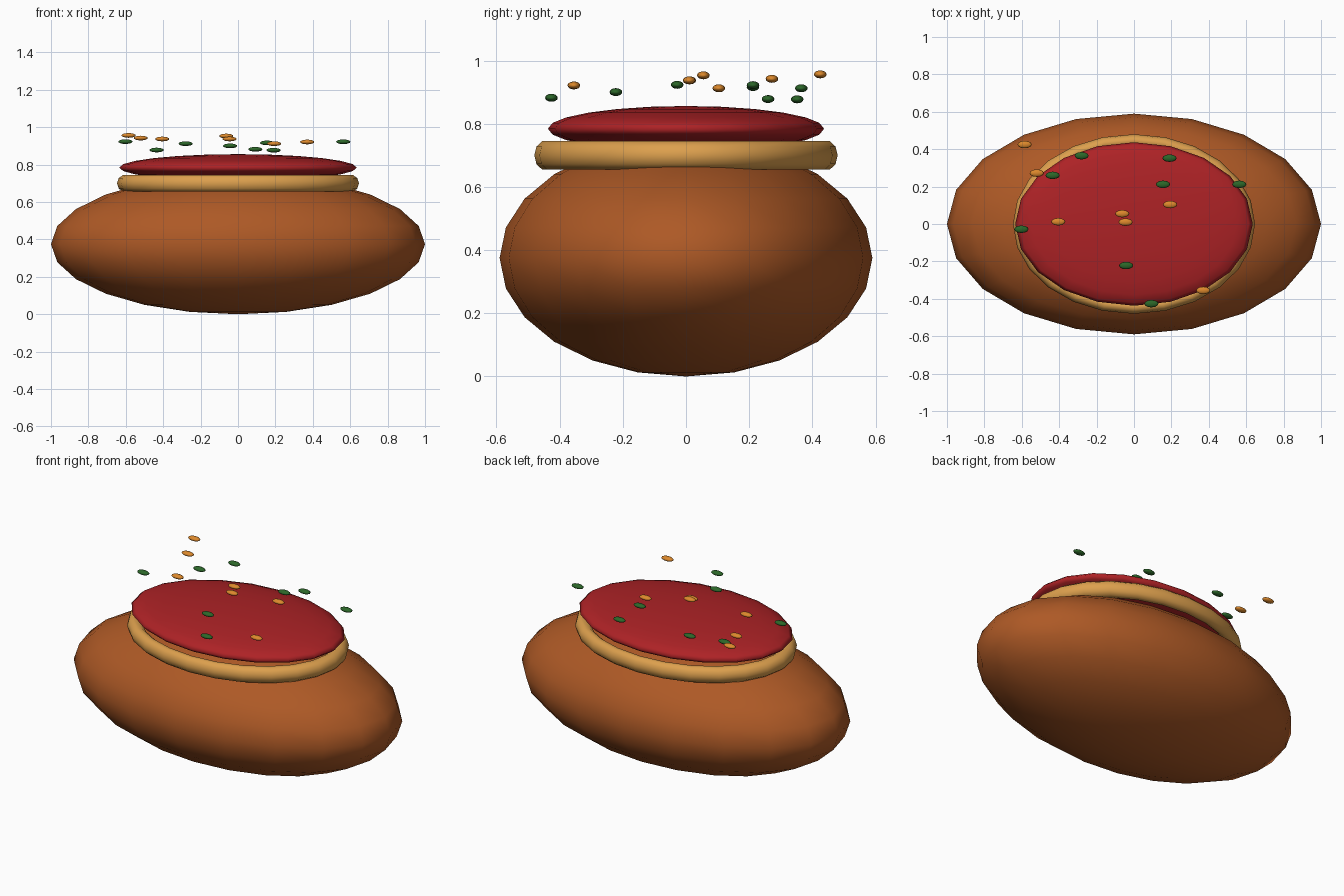
import bpy, math

if "Cube" in bpy.data.objects:
    bpy.data.objects.remove(bpy.data.objects["Cube"])


def material(name, rgb):
    m = bpy.data.materials.new(name)
    m.diffuse_color = (*rgb, 1.0)
    m.use_nodes = True
    m.node_tree.nodes["Principled BSDF"].inputs["Base Color"].default_value = m.diffuse_color
    return m


BROWN = material("bread brown", (0.42, 0.10, 0.019))
TAN = material("golden tan", (0.72, 0.35, 0.075))
RED = material("sauce red", (0.42, 0.016, 0.019))
GREEN = material("herb green", (0.025, 0.135, 0.022))
ORANGE = material("spice orange", (0.72, 0.25, 0.025))


def finish(name, scale, mat):
    ob = bpy.context.object
    ob.name = name
    ob.scale = scale
    bpy.ops.object.transform_apply(location=False, rotation=False, scale=True)
    ob.data.materials.append(mat)
    bpy.ops.object.shade_smooth()
    return ob


def ellipsoid(name, loc, radii, mat, segments=20, rings=12):
    bpy.ops.mesh.primitive_uv_sphere_add(segments=segments, ring_count=rings,
                                         radius=1, location=loc)
    return finish(name, radii, mat)


# Bread base
ellipsoid("bread", (0, 0, 0.375), (1.0, 0.59, 0.375), BROWN)

# Rounded rim of filling resting on the bread
bpy.ops.mesh.primitive_torus_add(major_segments=24, minor_segments=10,
                                 major_radius=0.6, minor_radius=0.047,
                                 location=(0, 0, 0.70))
finish("filling_rim", (1.0, 0.742, 1.0), TAN)

# Domed sauce layer
ellipsoid("sauce", (0, 0, 0.784), (0.635, 0.437, 0.072), RED)

# Sprinkles floating above the sauce
herbs = [(-0.28, 0.365, 0.912), (-0.435, 0.26, 0.878), (0.19, 0.352, 0.877),
         (0.155, 0.212, 0.916), (0.563, 0.212, 0.922), (-0.602, -0.028, 0.923),
         (-0.042, -0.222, 0.90), (0.093, -0.426, 0.882)]
spices = [(-0.585, 0.425, 0.956), (-0.52, 0.272, 0.942), (-0.063, 0.055, 0.953),
          (-0.045, 0.01, 0.937), (-0.405, 0.012, 0.937), (0.193, 0.104, 0.912),
          (0.37, -0.355, 0.921)]
for name, spots, mat in (("herb_flake", herbs, GREEN), ("spice_flake", spices, ORANGE)):
    for p in spots:
        ellipsoid(name, p, (0.038, 0.02, 0.0125), mat, 12, 8)
